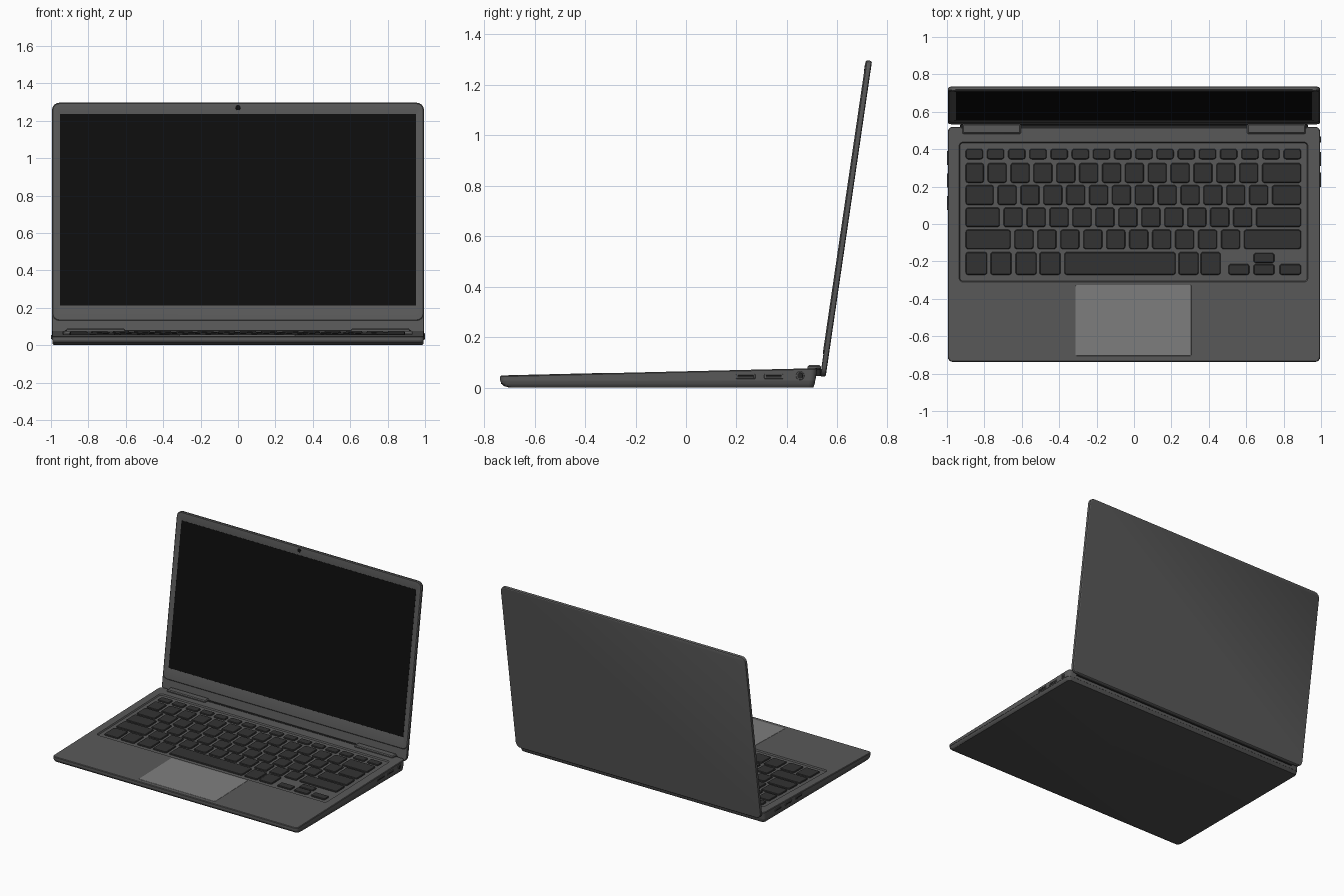
import bpy, bmesh, math
from mathutils import Matrix

SLOPE, DECK = 0.0236, 0.0645          # deck height: DECK + SLOPE * y


def colour(name, v):
    m = bpy.data.materials.new(name)
    m.diffuse_color = (v, v, v, 1)
    return m


SHELL = colour("grey shell", 0.10)
LOWER = colour("dark grey underside", 0.08)
KEYS = colour("charcoal keys", 0.033)
PAD = colour("light grey touchpad", 0.21)
GLASS = colour("black glass", 0.004)
DARK = colour("dark metal", 0.02)


def ring(x0, x1, y0, y1, z, r, slope=0.0):
    """Rounded rectangle, optionally following the deck slope."""
    pts = []
    for cx, cy, a in ((x1 - r, y1 - r, 0), (x0 + r, y1 - r, 90),
                      (x0 + r, y0 + r, 180), (x1 - r, y0 + r, 270)):
        for i in range(5):
            t = math.radians(a + i * 22.5)
            x, y = cx + r * math.cos(t), cy + r * math.sin(t)
            pts.append((x, y, z + slope * y))
    return pts


def loft(name, stacks, mat, matrix=Matrix()):
    """Skin each stack of rings and cap both ends."""
    bm = bmesh.new()
    for rings in stacks:
        loops = [[bm.verts.new(p) for p in r] for r in rings]
        for a, b in zip(loops, loops[1:]):
            for i in range(len(a)):
                j = (i + 1) % len(a)
                bm.faces.new((a[i], a[j], b[j], b[i]))
        bm.faces.new(loops[0][::-1])
        bm.faces.new(loops[-1])
    bm.transform(matrix)
    bmesh.ops.recalc_face_normals(bm, faces=bm.faces)
    me = bpy.data.meshes.new(name)
    bm.to_mesh(me)
    bm.free()
    me.materials.append(mat)
    ob = bpy.data.objects.new(name, me)
    bpy.context.collection.objects.link(ob)
    return ob


def slab(x0, x1, y0, y1, z0, z1, r, c, slope=0.0):
    """Rounded plate with a chamfered top edge."""
    return [ring(x0, x1, y0, y1, z0, r, slope),
            ring(x0, x1, y0, y1, z1 - c, r, slope),
            ring(x0 + c, x1 - c, y0 + c, y1 - c, z1, max(r - c, 0.001), slope)]


# Lower case with rounded front underside
loft("lower_case", [[
    ring(-0.985, 0.985, -0.700, 0.505, 0.0, 0.02),
    ring(-0.990, 0.990, -0.722, 0.507, 0.006, 0.022),
    ring(-0.993, 0.993, -0.733, 0.510, 0.016, 0.024),
    ring(-0.993, 0.993, -0.735, 0.512, 0.027, 0.024)]], LOWER)

# Upper case with sunken keyboard well
loft("upper_case", [[
    ring(-0.995, 0.995, -0.737, 0.513, 0.027, 0.025),
    ring(-0.995, 0.995, -0.737, 0.519, DECK - 0.004, 0.025, SLOPE),
    ring(-0.991, 0.991, -0.733, 0.517, DECK, 0.022, SLOPE),
    ring(-0.935, 0.930, -0.310, 0.438, DECK, 0.02, SLOPE),
    ring(-0.930, 0.925, -0.305, 0.433, DECK - 0.009, 0.016, SLOPE)]], SHELL)

# Keys: y range, first width, count of middle keys, last width
LEFT, RIGHT, GAP = -0.900, 0.893, 0.021
cells = []
for y0, y1, first, n, last in ((0.346, 0.402, 0.093, 14, 0.093),
                               (0.220, 0.326, 0.097, 12, 0.208),
                               (0.102, 0.208, 0.150, 12, 0.155),
                               (-0.016, 0.088, 0.182, 11, 0.240),
                               (-0.134, -0.030, 0.240, 10, 0.305)):
    mid = (RIGHT - LEFT - first - last - GAP * (n + 1)) / n
    x = LEFT
    for w in [first] + [mid] * n + [last]:
        cells.append((x, x + w, y0, y1))
        x += w + GAP
# Bottom row and arrow keys
for x0, x1 in ((-0.900, -0.785), (-0.767, -0.655), (-0.633, -0.521), (-0.505, -0.393),
               (-0.372, 0.222), (0.238, 0.345), (0.356, 0.463)):
    cells.append((x0, x1, -0.272, -0.150))
for x0, x1 in ((0.505, 0.617), (0.639, 0.751), (0.778, 0.893)):
    cells.append((x0, x1, -0.272, -0.214))
cells.append((0.639, 0.751, -0.208, -0.155))
loft("keys", [slab(*c, DECK - 0.0095, DECK - 0.001, 0.014, 0.004, SLOPE) for c in cells], KEYS)

# Touchpad
loft("touchpad", [slab(-0.313, 0.307, -0.705, -0.325, DECK - 0.004, DECK + 0.001,
                       0.008, 0.001, SLOPE)], PAD)

# Hinge covers and the bar between them
loft("hinge_covers", [slab(min(s * 0.605, s * 0.918), max(s * 0.605, s * 0.918), 0.482, 0.534,
                           0.05, 0.089, 0.008, 0.006) for s in (-1, 1)], SHELL)
loft("hinge_bar", [slab(-0.93, 0.93, 0.505, 0.533, 0.046, 0.078, 0.008, 0.006)], DARK)

# Lid frame: local x across, y up the lid, z towards the viewer
LID = Matrix.Translation((0, 0.541, 0.044)) @ Matrix.Rotation(math.radians(90 - 8.35), 4, 'X')
H = 1.265
loft("lid_shell", [[
    ring(-0.988, 0.988, 0.006, H - 0.007, -0.0125, 0.034),
    ring(-0.993, 0.993, 0.002, H - 0.002, -0.0095, 0.038),
    ring(-0.995, 0.995, 0.0, H, -0.005, 0.04),
    ring(-0.995, 0.995, 0.0, H, 0.007, 0.04),
    ring(-0.992, 0.992, 0.003, H - 0.003, 0.0095, 0.037)]], SHELL, LID)

# Screen bezel with a sloped sunken opening
loft("screen_bezel", [[
    ring(-0.993, 0.993, 0.087, H - 0.002, 0.004, 0.038),
    ring(-0.993, 0.993, 0.087, H - 0.002, 0.0095, 0.038),
    ring(-0.989, 0.989, 0.091, H - 0.006, 0.0125, 0.034),
    ring(-0.963, 0.963, 0.158, 1.214, 0.0125, 0.008),
    ring(-0.953, 0.953, 0.168, 1.204, 0.0098, 0.004)]], SHELL, LID)
loft("screen", [slab(-0.953, 0.953, 0.168, 1.204, 0.0085, 0.0104, 0.004, 0.0004)], GLASS, LID)
loft("webcam", [slab(-0.014, 0.014, 1.224, 1.252, 0.010, 0.0135, 0.0138, 0.0006)], GLASS, LID)

# Side ports: local x -> y, local y -> z, local z -> outwards
OUT = Matrix(((0, 0, 1, 0), (1, 0, 0, 0), (0, 1, 0, 0), (0, 0, 0, 1)))
MIRROR = Matrix.Scale(-1, 4, (1, 0, 0))
right = [(0.198, 0.275, 0.034, 0.054, 0.004), (0.310, 0.385, 0.034, 0.054, 0.004),
         (0.435, 0.469, 0.030, 0.064, 0.0168)]
left = [(0.075, 0.150, 0.034, 0.054, 0.004), (0.195, 0.270, 0.034, 0.054, 0.004),
        (0.315, 0.390, 0.034, 0.054, 0.004)]
for side, ports, m in (("right", right, OUT), ("left", left, MIRROR @ OUT)):
    loft(side + "_port_rims", [slab(a, b, c, d, 0.985, 0.999, r, 0.001)
                               for a, b, c, d, r in ports], SHELL, m)
    loft(side + "_port_slots", [slab(a + 0.006, b - 0.006, c + 0.005, d - 0.005, 0.99, 1.0,
                                     r * 0.6, 0.0005) for a, b, c, d, r in ports], DARK, m)

# Smooth rounded corners, keep edges sharp
bpy.ops.object.select_all(action='SELECT')
bpy.context.view_layer.objects.active = bpy.data.objects["lid_shell"]
bpy.ops.object.shade_smooth_by_angle(angle=math.radians(30))
